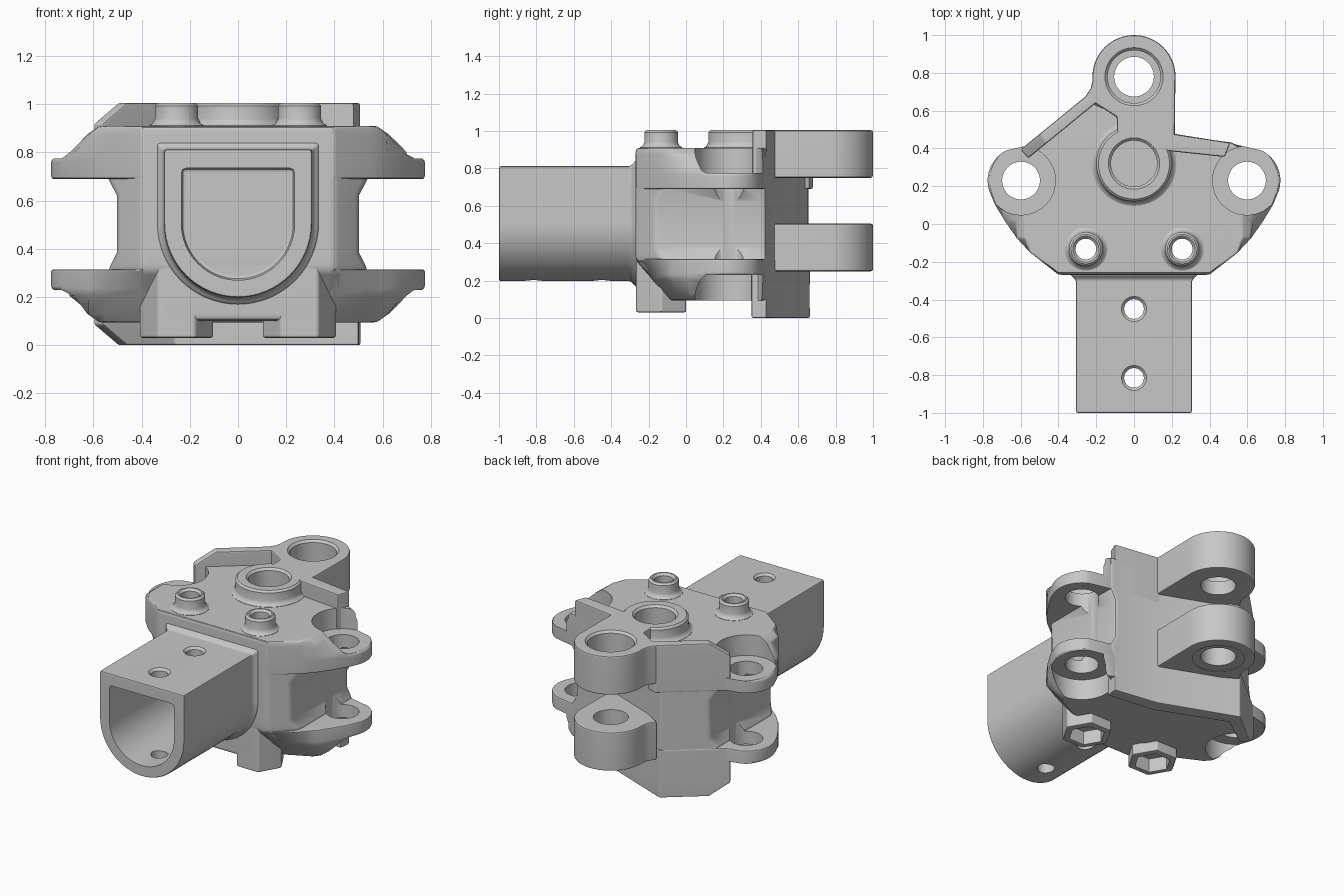
import bpy, bmesh
from math import sin, cos, radians

if "Cube" in bpy.data.objects:
    bpy.data.objects.remove(bpy.data.objects["Cube"])

cast_grey = bpy.data.materials.new("cast_grey")
cast_grey.use_nodes = True
GREY = (0.57, 0.57, 0.57, 1)
cast_grey.diffuse_color = GREY
cast_grey.node_tree.nodes["Principled BSDF"].inputs["Base Color"].default_value = GREY

ZSUM = 1.005                      # upper and lower features mirror about half this


def arc(cx, cy, r, a0, a1, n):
    """Points on a circular arc, angles in degrees."""
    return [(cx + r * cos(radians(a0 + (a1 - a0) * i / n)),
             cy + r * sin(radians(a0 + (a1 - a0) * i / n))) for i in range(n + 1)]


def loft(name, layers, bevel=0.012, along_y=False):
    """Solid through stacked outlines [(height, points), ...] with rounded edges."""
    bm = bmesh.new()
    rings = [[bm.verts.new((x, -z, y) if along_y else (x, y, z)) for x, y in pts]
             for z, pts in layers]
    n = len(rings[0])
    bm.faces.new(rings[0])
    bm.faces.new(rings[-1])
    for a, b in zip(rings, rings[1:]):
        for i in range(n):
            j = (i + 1) % n
            bm.faces.new((a[i], a[j], b[j], b[i]))
    bmesh.ops.recalc_face_normals(bm, faces=bm.faces)
    if bevel:
        sharp = [e for e in bm.edges if e.calc_face_angle(0) > radians(32)]
        bmesh.ops.bevel(bm, geom=sharp, offset=bevel, segments=2, profile=0.5,
                        affect='EDGES', clamp_overlap=True)
    mesh = bpy.data.meshes.new(name)
    bm.to_mesh(mesh)
    bm.free()
    mesh.materials.append(cast_grey)
    obj = bpy.data.objects.new(name, mesh)
    bpy.context.collection.objects.link(obj)
    return obj


def prism(name, pts, z0, z1, bevel=0.012, **kw):
    return loft(name, [(z0, pts), (z1, pts)], bevel, **kw)


def turned(name, x, y, steps, sides=48):
    """Round solid from [(height, radius), ...] steps."""
    return loft(name, [(z, arc(x, y, r, 0, 360 - 360 / sides, sides - 1))
                       for z, r in steps], 0)


def cylinder(name, x, y, r, z0, z1, sides=48):
    return turned(name, x, y, [(z0, r), (z1, r)], sides)


def bore(name, x, y, r, end, mouth, sides=40):
    """Drill from a chamfered mouth to the end height."""
    d = 0.014 if mouth > end else -0.014
    return turned(name, x, y, [(end, r), (mouth - d, r), (mouth + d, r + 0.028)], sides)


def boss(name, x, y, r):
    """Round boss with a fillet at its foot and a chamfered rim."""
    return turned(name, x, y, [(0.8, r + 0.024), (0.912, r + 0.024), (0.92, r + 0.01),
                               (0.94, r), (ZSUM - 0.012, r), (ZSUM, r - 0.012)])


def cut(part, cutters):
    """Machine the cutters out of one part."""
    for cutter in cutters:
        mod = part.modifiers.new("cut", 'BOOLEAN')
        mod.operation, mod.solver, mod.object = 'DIFFERENCE', 'EXACT', cutter
        graph = bpy.context.evaluated_depsgraph_get()
        mesh = bpy.data.meshes.new_from_object(part.evaluated_get(graph))
        part.modifiers.clear()
        part.data = mesh


def both(pts):
    """Complete a right-hand half outline with its mirror image."""
    return pts + [(-x, y) for x, y in reversed(pts)]


def d_shape(w, top, n=32):
    return arc(0, 0.505, w, 180, 360, n) + [(w, top), (-w, top)]


def diagonal(x, inset=0.0):
    """Point on the slanted rear wall."""
    return (x, 0.885 + 0.817 * x - inset)


# Cutters: seats around the ears, bolt holes, hinge bores, socket bore
EAR, BOLT = (0.598, 0.23), (0.255, -0.133)
seats, ear_holes, bolt_holes = [], [], []
for s in (-1, 1):
    seats += [cylinder("upper_seat", s * EAR[0], EAR[1], 0.182, 0.775, 1.2),
              cylinder("lower_seat", s * EAR[0], EAR[1], 0.182, -0.2, ZSUM - 0.775)]
    ear_holes.append(cylinder("ear_hole", s * EAR[0], EAR[1], 0.1, -0.2, 1.2))
    bolt_holes += [bore("bolt_hole", s * BOLT[0], BOLT[1], 0.055, -0.2, ZSUM),
                   cylinder("nut_socket", s * BOLT[0], BOLT[1], 0.11, -0.2, 0.12, 6)]
lug_bores = [cylinder("lug_hole", 0, 0.78, 0.105, -0.2, 1.2),
             bore("upper_counterbore", 0, 0.78, 0.14, 0.84, ZSUM),
             bore("lower_counterbore", 0, 0.78, 0.14, ZSUM - 0.84, 0.25)]
centre_hole = [bore("centre_hole", 0, 0.32, 0.122, 0.87, ZSUM)]
tube_cuts = [prism("tube_bore", d_shape(0.235, 0.735), 0.27, 1.2, 0.02, along_y=True)]
tube_cuts += [bore("tube_hole", 0, y, 0.052, -0.2, 0.812) for y in (-0.45, -0.815)]


# Core block: front slopes back near the bottom, sides flare into the ears
def core_outline(front, side):
    slant = front + side - 0.4
    return [(-side, slant), (-0.4, front), (0.4, front), (side, slant), (side, 0.428),
            (0.215, 0.472), diagonal(-0.27, 0.004), diagonal(-side, 0.004)]


body = loft("bracket_body", [
    (0.095, core_outline(-0.08, 0.5)), (0.31, core_outline(-0.27, 0.54)),
    (0.38, core_outline(-0.27, 0.503)), (0.625, core_outline(-0.27, 0.503)),
    (0.695, core_outline(-0.27, 0.54)), (0.91, core_outline(-0.27, 0.54))], 0.022)
column = prism("front_column", both([(0.33, -0.268), (0.39, -0.16), (0.3, 0.02)]),
               0.1, 0.5, 0.03)
cut(body, seats + ear_holes + bolt_holes + centre_hole)
cut(column, bolt_holes)
parts = [body, column]

# Flared ear slabs above and below the side pockets
half = ([(0.4, -0.268), (0.55, -0.15), (0.62, -0.075), (0.68, 0.01), (0.735, 0.1)]
        + arc(*EAR, 0.177, -25, 65, 12) + [(0.5, 0.43)])


def ears(front, side):
    """Ear outline drawn in at the front and sides."""
    return both([(min(x, side), max(y, front + 0.5 * (x - 0.4))) for x, y in half])


for name, layers in (
        ("upper_ears", [(0.69, both(half)), (0.77, both(half)),
                        (0.8, ears(-0.268, 0.705)), (0.875, ears(-0.268, 0.625)),
                        (0.91, ears(-0.26, 0.575))]),
        ("lower_ears", [(0.095, ears(-0.08, 0.575)), (0.13, ears(-0.11, 0.625)),
                        (0.205, ears(-0.18, 0.705)), (0.235, ears(-0.2, 0.9)),
                        (0.315, both(half))])):
    slab = loft(name, layers, 0.01)
    cut(slab, seats + ear_holes + bolt_holes + centre_hole)
    parts.append(slab)

# Rear hinge lugs
lug = ([(-0.09, 0.4), (0.2, 0.4), (0.216, 0.477)] + arc(0, 0.78, 0.22, -5, 185, 30)
       + [(-0.228, 0.72), (-0.26, 0.672), (-0.2, 0.635), (-0.09, 0.565)])
for name, z0, z1 in (("upper_lug", 0.75, ZSUM), ("lower_lug", 0.25, 0.505)):
    hinge = prism(name, lug, z0, z1)
    cut(hinge, lug_bores + centre_hole)
    parts.append(hinge)


# Raised ribs along the rear walls
def left_rib(tip):
    return [diagonal(tip), diagonal(tip + 0.04, 0.08), diagonal(-0.18, 0.08), diagonal(-0.25)]


def bottom_rib(tip):
    return [(0.51, 0.43), (0.215, 0.477), diagonal(-0.27), diagonal(tip),
            diagonal(tip + 0.04, 0.08), (-0.26, 0.57), (0.18, 0.39), (0.5, 0.35)]


parts += [
    loft("left_rib", [(0.69, left_rib(-0.6)), (0.92, left_rib(-0.6)),
                      (ZSUM, left_rib(-0.5))], 0.01),
    prism("right_rib", [(0.15, 0.39), (0.48, 0.355), (0.51, 0.43), (0.15, 0.485)],
          0.69, ZSUM, 0.01),
    loft("bottom_rib", [(0, bottom_rib(-0.5)), (0.085, bottom_rib(-0.6)),
                        (0.315, bottom_rib(-0.6))], 0.01)]

# Round boss between the ribs
centre_boss = boss("centre_boss", 0, 0.32, 0.2)
cut(centre_boss, centre_hole)
parts.append(centre_boss)

# Bolt bosses: round on top, hexagonal below
for s, side in ((-1, "right"), (1, "left")):
    top = boss(side + "_bolt_boss", s * BOLT[0], BOLT[1], 0.09)
    post = prism(side + "_hex_post", arc(s * BOLT[0], BOLT[1], 0.155, 0, 300, 5), 0.03, 0.4)
    for part in (top, post):
        cut(part, bolt_holes)
        parts.append(part)

# D-shaped socket tube at the front, with a fillet where it meets the body
tube = loft("socket_tube", [(z, d_shape(0.307 + f, 0.812 + f)) for z, f in (
    (0.2, 0.03), (0.272, 0.03), (0.282, 0.012), (0.305, 0), (1.0, 0))], 0.02, along_y=True)
cut(tube, tube_cuts)
parts.append(tube)

for cutter in seats + ear_holes + bolt_holes + lug_bores + centre_hole + tube_cuts:
    bpy.data.objects.remove(cutter)

# Smooth rounded edges, crisp machined ones
for part in parts:
    bpy.ops.object.select_all(action='DESELECT')
    part.select_set(True)
    bpy.context.view_layer.objects.active = part
    bpy.ops.object.shade_smooth_by_angle(angle=radians(35))
    part.modifiers.new("even_shading", 'WEIGHTED_NORMAL').keep_sharp = True
